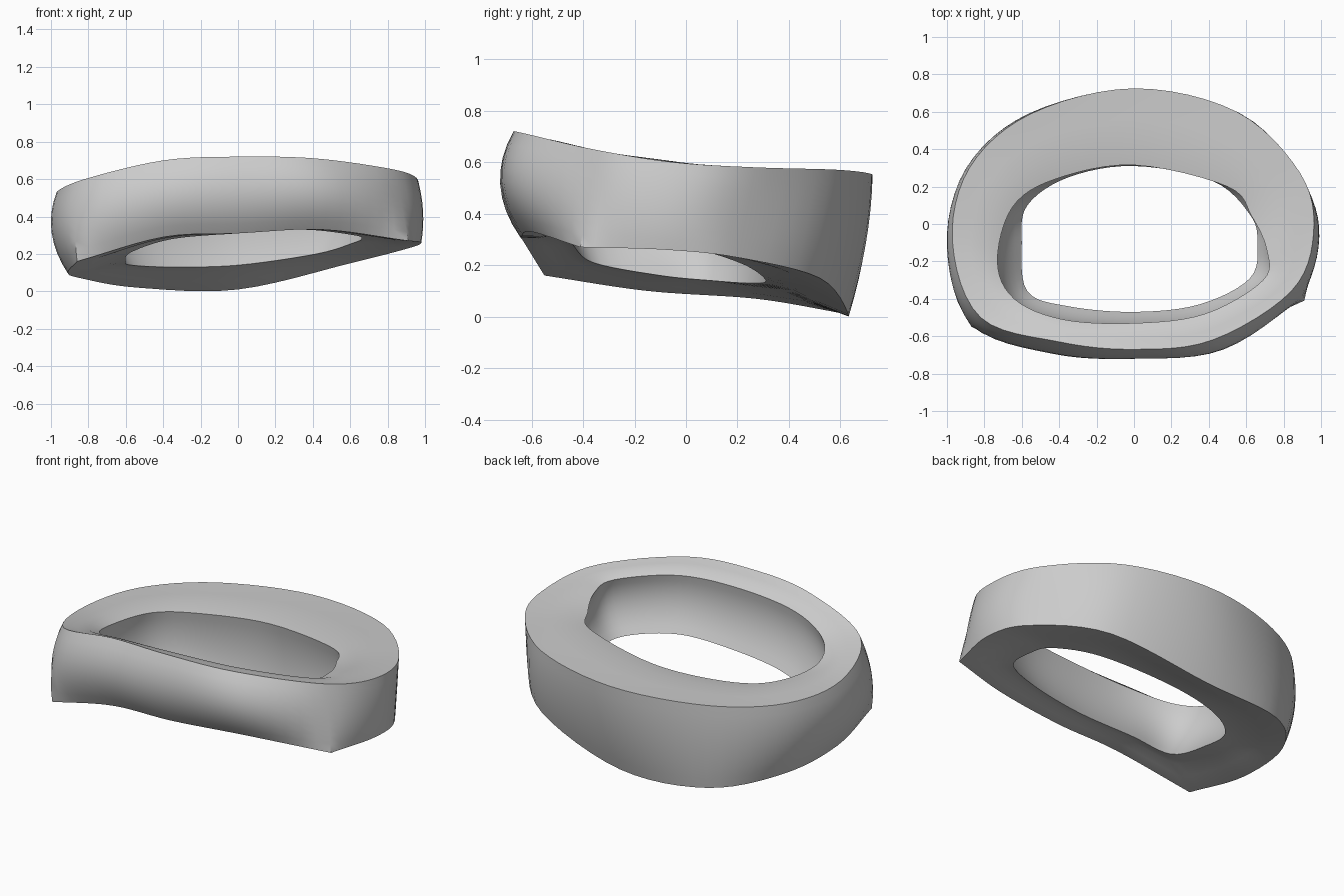
import bpy
import bmesh
from mathutils import Vector

cube = bpy.data.objects.get("Cube")
if cube:
    bpy.data.objects.remove(cube, do_unlink=True)

STEPS = 6  # samples between neighbouring control points
BANDS = 8  # bands in each curved wall

# Control rings, counter-clockwise from the middle of the front
top_outer = [(0, -.67, .72), (.42, -.62, .71), (.84, -.36, .65), (.96, -.05, .6),
             (.89, .27, .58), (.55, .6, .57), (0, .725, .55), (-.55, .59, .53),
             (-.88, .3, .52), (-.97, -.1, .53), (-.82, -.5, .6), (-.4, -.63, .7)]
bottom_outer = [(0, -.64, .31), (.45, -.6, .33), (.91, -.41, .27), (.98, -.08, .26),
                (.91, .2, .23), (.6, .52, .15), (0, .63, .01), (-.54, .57, .02),
                (-.84, .27, .07), (-.91, -.15, .1), (-.86, -.55, .16), (-.4, -.63, .29)]
bottom_inner = [(0, -.47, .31), (.35, -.43, .33), (.62, -.29, .3), (.66, -.1, .28),
                (.62, .05, .26), (.42, .23, .2), (0, .31, .14), (-.35, .25, .13),
                (-.57, .1, .14), (-.6, -.1, .16), (-.57, -.36, .21), (-.35, -.44, .28)]
top_inner = [(0, -.53, .66), (.38, -.48, .66), (.69, -.3, .62), (.71, -.14, .6),
             (.63, .04, .57), (.5, .2, .56), (0, .315, .53), (-.42, .24, .51),
             (-.65, .09, .51), (-.73, -.2, .52), (-.64, -.4, .57), (-.38, -.51, .63)]
# Outward swelling of the outer wall at half height, and of the bore
outer_bulge = [1.1, 1.1, 1, 1.02, 1, 1.02, 1.03, 1.02, 1.04, 1.06, 1.03, 1.1]
bore_bulge = [1.07] * len(top_inner)
front_corners = (2, 10)  # pointed corners of the lower outer edge


def smooth_ring(points, sharp=()):
    """Closed smooth curve through the control points, pointed where sharp."""
    pts = [Vector(p) for p in points]
    count = len(pts)
    ring = []
    for i in range(count):
        a, b, c, d = (pts[(i + k) % count] for k in (-1, 0, 1, 2))
        if i in sharp:
            a = b * 2 - c
        if (i + 1) % count in sharp:
            d = c * 2 - b
        for s in range(STEPS):
            t = s / STEPS
            ring.append(b + (c - a) * t / 2
                        + (a - b * 2.5 + c * 2 - d / 2) * t ** 2
                        + (b * 3 - a - c * 3 + d) * t ** 3 / 2)
    return ring


def middle_ring(first, second, bulge):
    """Smooth ring halfway between two control rings, swollen sideways."""
    points = []
    for p, q, swell in zip(first, second, bulge):
        m = (Vector(p) + Vector(q)) / 2
        points.append((m.x * swell, m.y * swell, m.z))
    return smooth_ring(points)


def blend(first, second, amount, lift=0):
    """Ring part of the way from one ring to another, optionally raised."""
    return [p.lerp(q, amount) + Vector((0, 0, lift)) for p, q in zip(first, second)]


def curved_wall(start, middle, end):
    """Rings of a wall curving through the middle ring."""
    rings = []
    for k in range(BANDS + 1):
        t = k / BANDS
        rings.append([p * (1 - t) * (1 - 2 * t) + m * 4 * t * (1 - t) + q * t * (2 * t - 1)
                      for p, m, q in zip(start, middle, end)])
    return rings


def loft(name, rings, material):
    """Join closed rings into a closed band, last ring back to first."""
    bm = bmesh.new()
    loops = [[bm.verts.new(p) for p in ring] for ring in rings]
    for i, lower in enumerate(loops):
        upper = loops[(i + 1) % len(loops)]
        for j in range(len(lower)):
            k = (j + 1) % len(lower)
            bm.faces.new((lower[j], upper[j], upper[k], lower[k]))
    bmesh.ops.recalc_face_normals(bm, faces=bm.faces)
    mesh = bpy.data.meshes.new(name)
    bm.to_mesh(mesh)
    bm.free()
    mesh.materials.append(material)
    obj = bpy.data.objects.new(name, mesh)
    bpy.context.collection.objects.link(obj)
    return obj


# Single plain grey
grey = bpy.data.materials.new("light_grey")
grey.use_nodes = True
colour = (.6, .6, .6, 1)
grey.diffuse_color = colour
grey.node_tree.nodes["Principled BSDF"].inputs["Base Color"].default_value = colour

# Outer wall, underside, bore and top surface as one lofted ring
top_o, bot_i, top_i = map(smooth_ring, (top_outer, bottom_inner, top_inner))
bot_o = smooth_ring(bottom_outer, front_corners)
rings = curved_wall(top_o, middle_ring(top_outer, bottom_outer, outer_bulge), bot_o)
rings += [blend(bot_o, bot_i, .4), blend(bot_o, bot_i, .7, .01)]
rings += curved_wall(bot_i, middle_ring(bottom_inner, top_inner, bore_bulge), top_i)
rings += [blend(top_i, top_o, .3, .012), blend(top_i, top_o, .6, .005)]
body = loft("ring_body", rings, grey)

bpy.context.view_layer.objects.active = body
body.select_set(True)
bpy.ops.object.shade_smooth_by_angle(angle=.6)
